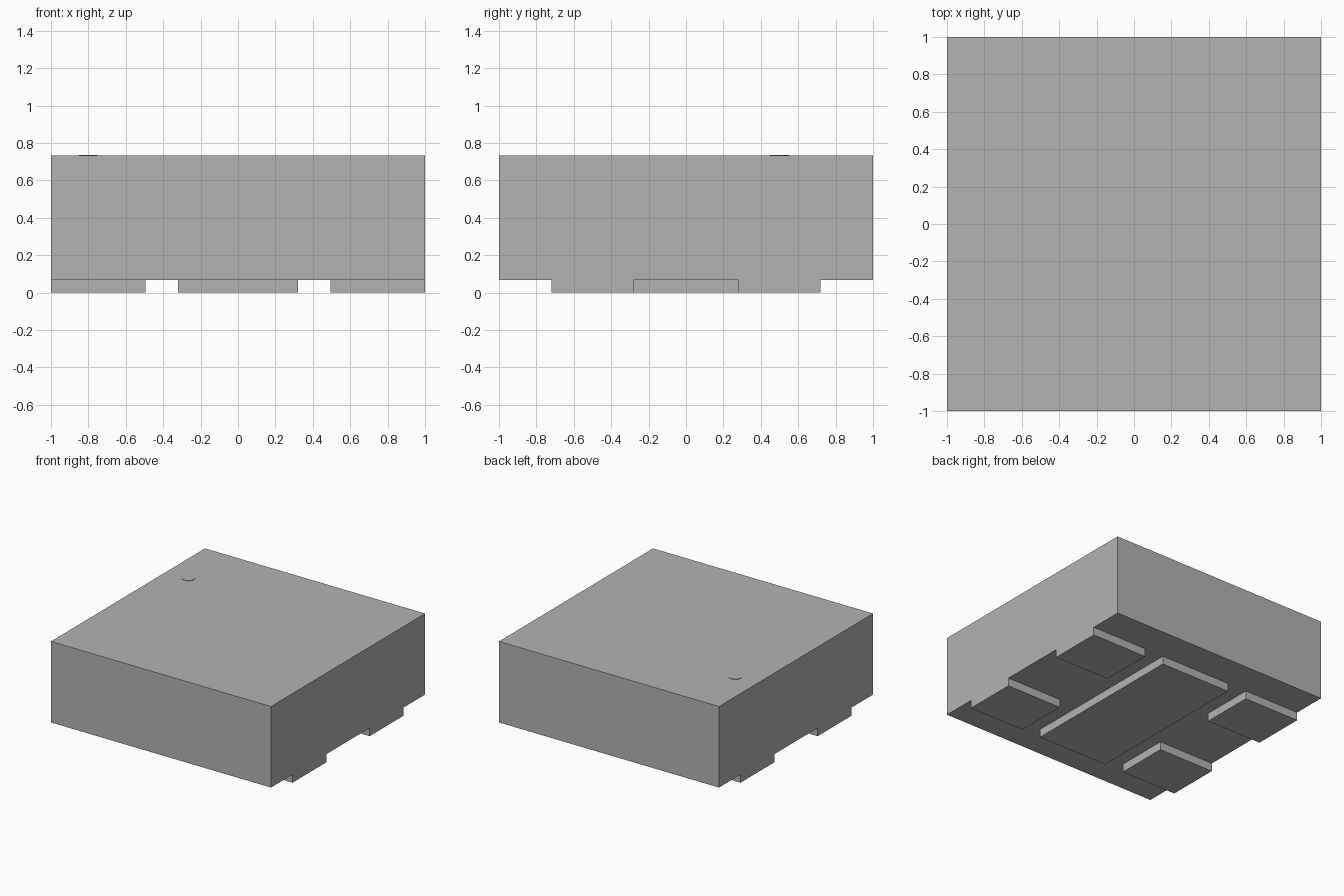
import bpy
import bmesh
from mathutils import Matrix, Vector

default_cube = bpy.data.objects.get("Cube")
if default_cube:
    bpy.data.objects.remove(default_cube, do_unlink=True)

BASE, TOP = 0.067, 0.733

grey = bpy.data.materials.new("plain grey")
grey.use_nodes = True
colour = (0.45, 0.45, 0.45, 1)
grey.diffuse_color = colour
grey.node_tree.nodes["Principled BSDF"].inputs["Base Color"].default_value = colour


def add_object(name, bm):
    mesh = bpy.data.meshes.new(name)
    bm.to_mesh(mesh)
    bm.free()
    mesh.materials.append(grey)
    obj = bpy.data.objects.new(name, mesh)
    bpy.context.collection.objects.link(obj)
    return obj


def box(name, low, high):
    low, high = Vector(low), Vector(high)
    bm = bmesh.new()
    place = Matrix.Translation((low + high) / 2) @ Matrix.Diagonal((*(high - low), 1))
    bmesh.ops.create_cube(bm, size=1, matrix=place)
    return add_object(name, bm)


# Main block
box("package_body", (-1, -1, BASE), (1, 1, TOP))

# Wide pad under the middle
box("centre_pad", (-0.32, -0.72, 0), (0.32, 0.72, BASE))

# Four side pads, flush with the left and right walls
for side, x0, x1 in (("right", -1, -0.495), ("left", 0.495, 1)):
    for end, y0, y1 in (("front", -0.72, -0.28), ("back", 0.28, 0.72)):
        box(f"{end}_{side}_pad", (x0, y0, 0), (x1, y1, BASE))

# Thin round marker on top
bm = bmesh.new()
bmesh.ops.create_cone(bm, cap_ends=True, segments=32, radius1=0.05, radius2=0.05,
                      depth=0.004, matrix=Matrix.Translation((-0.8, 0.5, TOP + 0.002)))
marker = add_object("corner_marker", bm)
bpy.context.view_layer.objects.active = marker
marker.select_set(True)
bpy.ops.object.shade_smooth_by_angle()
